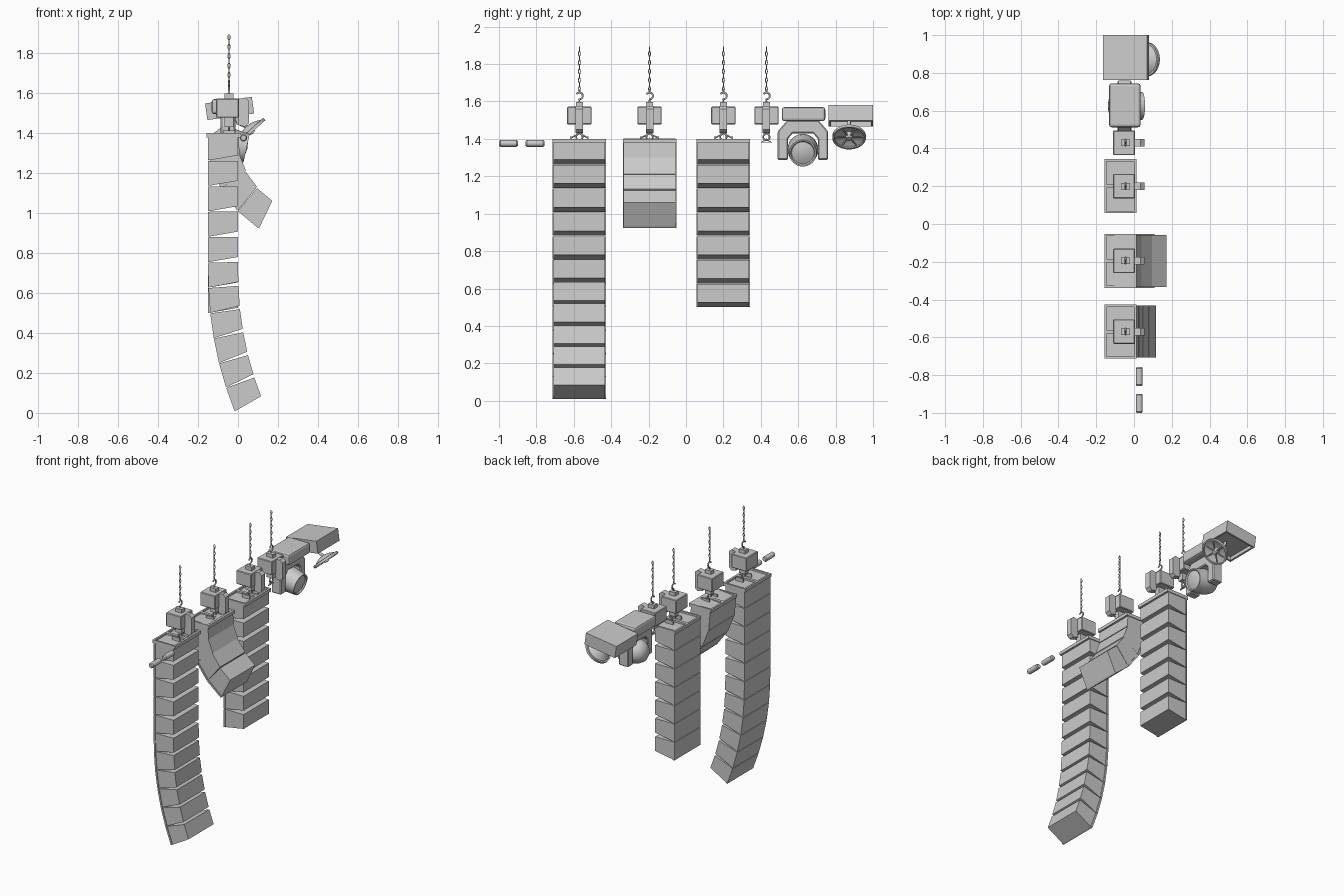
import bpy, bmesh, math
from mathutils import Vector, Matrix

if "Cube" in bpy.data.objects:
    bpy.data.objects.remove(bpy.data.objects["Cube"])

HX = -0.045   # x of the hanging chains


def finish(name, bm, smooth=False):
    bmesh.ops.recalc_face_normals(bm, faces=bm.faces)
    me = bpy.data.meshes.new(name)
    bm.to_mesh(me)
    bm.free()
    ob = bpy.data.objects.new(name, me)
    bpy.context.collection.objects.link(ob)
    if smooth:
        bpy.ops.object.select_all(action='DESELECT')
        ob.select_set(True)
        bpy.context.view_layer.objects.active = ob
        bpy.ops.object.shade_smooth_by_angle(angle=math.radians(35))
    return ob


def bevel(ob, width, seg=2):
    m = ob.modifiers.new("bevel", 'BEVEL')
    m.width, m.segments, m.limit_method = width, seg, 'ANGLE'
    return ob


def prism(name, pts, lo, hi, axis='y'):
    """Extrude a profile: (x, z) along y or (y, z) along x."""
    bm = bmesh.new()
    place = (lambda p, t: (p[0], t, p[1])) if axis == 'y' else (lambda p, t: (t, p[0], p[1]))
    a, b = [[bm.verts.new(place(p, t)) for p in pts] for t in (lo, hi)]
    bm.faces.new(a)
    bm.faces.new(b)
    for i in range(len(pts)):
        j = (i + 1) % len(pts)
        bm.faces.new((a[i], a[j], b[j], b[i]))
    return finish(name, bm)


def box(name, x0, x1, y0, y1, z0, z1):
    return prism(name, [(x0, z0), (x1, z0), (x1, z1), (x0, z1)], y0, y1)


def lathe(name, profile, loc, direction, n=32):
    """Revolve (radius, height) points about a direction."""
    bm = bmesh.new()
    vs = [bm.verts.new((r, 0, h)) for r, h in profile]
    es = [bm.edges.new(e) for e in zip(vs, vs[1:])]
    bmesh.ops.spin(bm, geom=vs + es, cent=(0, 0, 0), axis=(0, 0, 1), angle=2 * math.pi, steps=n)
    bmesh.ops.remove_doubles(bm, verts=bm.verts, dist=1e-5)
    rot = Vector(direction).to_track_quat('Z', 'Y').to_matrix().to_4x4()
    bm.transform(Matrix.Translation(loc) @ rot)
    return finish(name, bm, True)


def tube(name, paths, r, cyclic=False, res=2):
    cu = bpy.data.curves.new(name, 'CURVE')
    cu.dimensions, cu.bevel_depth, cu.bevel_resolution, cu.use_fill_caps = '3D', r, res, True
    for pts in paths:
        sp = cu.splines.new('POLY')
        sp.points.add(len(pts) - 1)
        for p, q in zip(sp.points, pts):
            p.co = (*q, 1)
        sp.use_cyclic_u = cyclic
    ob = bpy.data.objects.new(name, cu)
    bpy.context.collection.objects.link(ob)


def arc(y, z, ry, rz, a0, a1, n=14, turn=False):
    """Arc in the yz plane at the chain, or in the xz plane when turned."""
    out = []
    for i in range(n):
        a = math.radians(a0 + (a1 - a0) * i / (n - 1))
        c, s = ry * math.cos(a), rz * math.sin(a)
        out.append((HX + c, y, z + s) if turn else (HX, y + c, z + s))
    return out


# Speaker array: wedge cabinets chained along their grille edge
def speaker_array(name, y, tilts, h=0.1272, taper=0.027):
    px, pz = -0.15, 1.389
    for i, t in enumerate(tilts):
        c, s = math.cos(math.radians(t)), math.sin(math.radians(t))
        at = lambda d, k: (px + d * c + k * s, pz + d * s - k * c)
        box_pts = [at(0.012, 0.001), at(0.15, 0.001), at(0.15, h - taper), at(0.012, h - 0.003)]
        prism(f"{name}_cabinet_{i + 1}", box_pts, y - 0.138, y + 0.138)
        grille = [at(0, 0.002), at(0.012, 0.001), at(0.012, h - 0.003), at(0, h - 0.002)]
        prism(f"{name}_grille_{i + 1}", grille, y - 0.143, y + 0.143)
        px, pz = at(0, h)
    # flying frame on top
    for k, (x0, x1, y0, y1) in enumerate([(-0.157, -0.145, -0.143, 0.143), (0, 0.014, -0.143, 0.143),
                                          (-0.145, 0, -0.143, -0.131), (-0.145, 0, 0.131, 0.143),
                                          (-0.145, 0, -0.01, 0.01)]):
        box(f"{name}_frame_bar_{k + 1}", x0, x1, y + y0, y + y1, 1.378, 1.4)
    # bridle lugs
    for k, dy in enumerate((-0.045, 0.045)):
        box(f"{name}_lug_{k + 1}", -0.075, -0.015, y + dy - 0.005, y + dy + 0.005, 1.388, 1.412)
    tube(f"{name}_bridle", [[(HX, y - 0.045, 1.405), (HX, y, 1.43), (HX, y + 0.045, 1.405)]], 0.004)


speaker_array("long_array", -0.57, [0, 0, 0, 0, 0, 1, 4, 8, 12, 16, 20])
speaker_array("curved_array", -0.195, [5, 22, 37, 50], 0.139, 0.038)
speaker_array("straight_array", 0.20, [0] * 7)

# Chain hoists
for n, y in enumerate((-0.57, -0.195, 0.20, 0.43)):
    nm = f"hoist_{n + 1}"
    bevel(box(nm + "_body", -0.11, 0.005, y - 0.065, y + 0.065, 1.477, 1.572), 0.004, 1)
    box(nm + "_neck", -0.068, -0.022, y - 0.018, y + 0.018, 1.43, 1.597)
    side = [(0, 1.44), (0.035, 1.432), (0.055, 1.45), (0.055, 1.56), (0.035, 1.577), (0, 1.57)]
    prism(nm + "_gear_case", side, y - 0.02, y + 0.02)
    tube(nm + "_lower_ring", [arc(y, 1.41, 0.017, 0.018, 0, 345, 16)], 0.0045, True)
    tube(nm + "_hook", [[(HX, y, 1.595), (HX, y, 1.612)] + arc(y, 1.63, 0.018, 0.018, -90, 150)], 0.005)
    tube(nm + "_hook_eye", [[(HX, y, 1.645), (HX, y, 1.665)]], 0.004)
    links = []
    for i in range(10):
        links.append(arc(y, 1.667 + i * 0.0235, 0.0055, 0.0145, 0, 330, 12, i % 2 == 1))
    tube(nm + "_chain", links, 0.0022, True, 1)

# Shackle under the free hoist
tube("free_shackle", [[(HX, 0.43, 1.397), (HX, 0.402, 1.381), (HX, 0.458, 1.381)]], 0.005, True)

# Moving head light: base, yoke, tilted head
bevel(box("moving_light_base", -0.132, 0.035, 0.512, 0.745, 1.495, 1.57), 0.014, 2)
yc = 0.625
half = [(0.135, 1.288), (0.135, 1.44), (0.085, 1.498)]
inner = [(0.055, 1.43), (0.08, 1.40), (0.08, 1.288)]
yoke = half + [(-a, b) for a, b in half[::-1]] + [(-a, b) for a, b in inner[::-1]] + inner
bevel(prism("moving_light_yoke", [(yc + a, b) for a, b in yoke], -0.087, -0.013, 'x'), 0.006, 1)
head = [(0, -0.095), (0.04, -0.086), (0.068, -0.062), (0.08, -0.025), (0.082, 0.01), (0.078, 0.04),
        (0.073, 0.09), (0.066, 0.09), (0.06, 0.082), (0.035, 0.09), (0, 0.094)]
lathe("moving_light_head", head, (HX, yc, 1.343), (1, 0, -0.22))
lathe("moving_light_pivot", [(0, -0.1), (0.025, -0.1), (0.025, 0.1), (0, 0.1)], (HX, yc, 1.343), (0, 1, 0), 16)

# Flood light: tilted housing with recessed underside
hc, t = (-0.042, 1.523), math.radians(8)


def tilted(name, x0, x1, y0, y1, z0, z1):
    pts = [(x0, z0), (x1, z0), (x1, z1), (x0, z1)]
    return prism(name, [(hc[0] + a * math.cos(t) - b * math.sin(t), hc[1] + a * math.sin(t) + b * math.cos(t))
                        for a, b in pts], y0, y1)


tilted("flood_housing", -0.118, 0.118, 0.762, 1.0, -0.015, 0.042)
for k, (x0, x1, y0, y1) in enumerate([(-0.118, -0.106, 0.762, 1), (0.106, 0.118, 0.762, 1),
                                      (-0.106, 0.106, 0.762, 0.774), (-0.106, 0.106, 0.988, 1)]):
    tilted(f"flood_rim_{k + 1}", x0, x1, y0, y1, -0.042, -0.015)

# Reflector dish hanging under the housing
dc, dn = Vector((0.065, 0.872, 1.41)), Vector((0.67, 0, -0.74)).normalized()
along = Vector((0.74, 0, 0.67)).normalized()
lathe("dish_rim", [(0.08, -0.008), (0.09, -0.008), (0.09, 0.008), (0.08, 0.008), (0.08, -0.008)], dc, dn, 36)
lathe("dish_bowl", [(0, -0.034), (0.035, -0.028), (0.065, -0.014), (0.082, 0), (0.062, -0.008), (0, -0.026)], dc, dn, 36)
lathe("dish_hub", [(0, -0.03), (0.022, -0.03), (0.016, 0.014), (0, 0.016)], dc, dn, 20)
spokes = []
for k in range(3):
    a = math.radians(30 + 60 * k)
    v = (along * math.cos(a) + Vector((0, 1, 0)) * math.sin(a)) * 0.084
    spokes.append([dc - v, dc + v])
tube("dish_spokes", spokes, 0.004)
tube("dish_arm", [[(-0.02, 0.872, 1.51), (0.0, 0.872, 1.45), tuple(dc - dn * 0.028)]], 0.009)

# Two small capsule fittings at the near end
for k, y0 in enumerate((-1.0, -0.858)):
    prof = [(0, 0), (0.013, 0), (0.018, 0.007), (0.018, 0.094), (0.013, 0.101), (0, 0.101)]
    lathe(f"small_fitting_{k + 1}", prof, (0.028, y0, 1.376), (0, 1, 0), 16)
